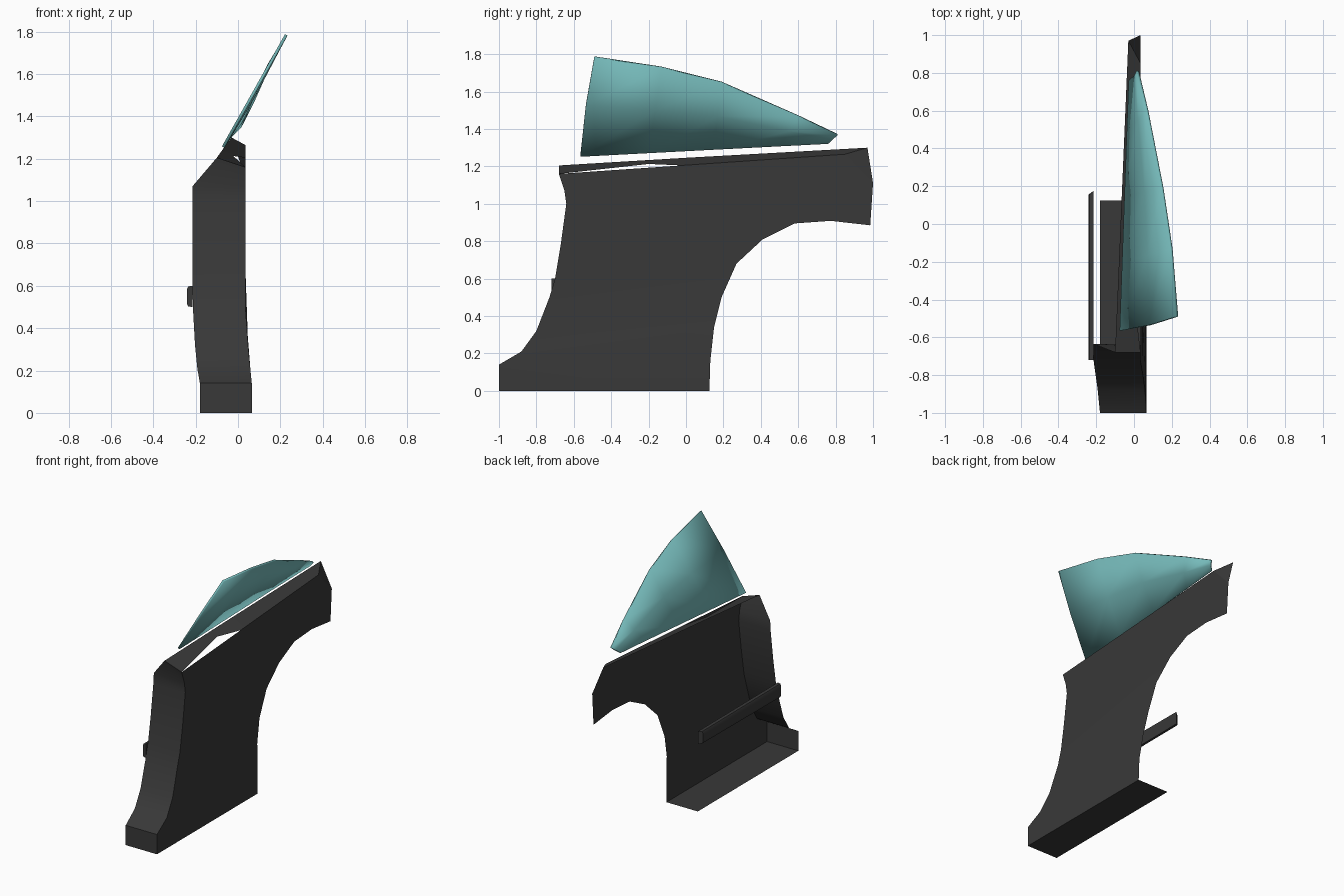
import bpy, bmesh
from mathutils import Vector

cube = bpy.data.objects.get("Cube")
if cube:
    bpy.data.objects.remove(cube, do_unlink=True)


def material(name, rgb):
    m = bpy.data.materials.new(name)
    m.use_nodes = True
    m.diffuse_color = (*rgb, 1)
    m.node_tree.nodes["Principled BSDF"].inputs["Base Color"].default_value = (*rgb, 1)
    return m


dark = material("dark_grey_trim", (0.04, 0.04, 0.04))
teal = material("teal_glass", (0.18, 0.49, 0.49))


def sheet(name, polys, mat, facing=None, angle=0.5):
    """Mesh from polygons of points, welded, with normals turned to 'facing'."""
    bm = bmesh.new()
    for poly in polys:
        bm.faces.new([bm.verts.new(p) for p in poly])
    bmesh.ops.remove_doubles(bm, verts=bm.verts, dist=0.0005)
    bmesh.ops.recalc_face_normals(bm, faces=bm.faces)
    if facing:
        total = sum((f.normal * f.calc_area() for f in bm.faces), Vector())
        if total.dot(Vector(facing)) < 0:
            bmesh.ops.reverse_faces(bm, faces=bm.faces)
    me = bpy.data.meshes.new(name)
    bm.to_mesh(me)
    bm.free()
    me.materials.append(mat)
    ob = bpy.data.objects.new(name, me)
    bpy.context.collection.objects.link(ob)
    bpy.ops.object.select_all(action='DESELECT')
    ob.select_set(True)
    bpy.context.view_layer.objects.active = ob
    bpy.ops.object.shade_smooth_by_angle(angle=angle)
    return ob


def loft(a, b):
    """Quads between two rows of points."""
    return [(a[i], a[i + 1], b[i + 1], b[i]) for i in range(len(a) - 1)]


def panel_x(z):
    # the panel flares out towards the sill
    t = min(max((z - 0.14) / 0.31, 0), 1)
    return 0.065 - 0.03 * t


# Front edge and wheel arch profiles (y, z), bottom to top
front = [(-1, 0), (-1, 0.14), (-0.88, 0.21), (-0.8, 0.32), (-0.73, 0.5),
         (-0.70, 0.6), (-0.67, 0.78), (-0.64, 1.0), (-0.65, 1.07)]
arch = [(0.125, 0), (0.13, 0.16), (0.15, 0.34), (0.19, 0.5), (0.27, 0.68),
        (0.41, 0.81), (0.58, 0.895), (0.79, 0.91), (0.985, 0.885)]
front_in = [(panel_x(z), y, z) for y, z in front]
arch_in = [(panel_x(z), y, z) for y, z in arch]

# Upper corners shared by the panel and the ledge
p_front = (0.035, -0.68, 1.16)
p_back = (0.035, 0.85, 1.265)
p_end = (0.035, 1.0, 1.11)
o_front = (-0.1, -0.68, 1.205)
o_mid = (-0.071, 0.0, 1.246)
o_back = (-0.03, 0.97, 1.3)

# Main panel
polys = loft(front_in, arch_in)
polys.append((front_in[-1], arch_in[-1], p_end, p_back, p_front))
sheet("inner_panel", polys, dark, (1, 0, 0))

# Return strip along the front edge
out_x = [-0.18, -0.18, -0.192, -0.203, -0.213, -0.215, -0.215, -0.215, -0.215]
front_out = [(x, y, z) for x, (y, z) in zip(out_x, front)]
front_out[-1] = (-0.215, -0.635, 1.07)
sheet("front_edge_strip", loft(front_in + [p_front], front_out + [o_front]),
      dark, (0, -1, 0))

# Sill plate along the bottom
sheet("sill_plate", [((-0.18, -1, 0), (0.065, -1, 0), (0.065, 0.125, 0),
                      (-0.18, 0.125, 0))], dark, (0, 0, -1))

# Sloping ledge under the window, with its narrow slot
slot_top = (-0.022, -0.2, 1.213)
slot_end = (0.035, -0.02, 1.205)
sheet("window_ledge", [
    (o_front, p_front, slot_top), (o_front, slot_top, o_mid),
    (slot_top, slot_end, o_mid), (o_mid, slot_end, p_back, o_back),
    (p_back, p_end, o_back)], dark, (0, 0, 1))

# Side bar: chamfered section, tapered at the back end
section = [(-0.215, 0.5), (-0.235, 0.503), (-0.241, 0.515),
           (-0.241, 0.585), (-0.235, 0.597), (-0.215, 0.6)]
bar_a = [(x, -0.72, z) for x, z in section]
bar_b = [(x, 0.175 if x > -0.22 else 0.155, 0.55 + (z - 0.55) * 0.9) for x, z in section]
sheet("side_bar", loft(bar_a + bar_a[:1], bar_b + bar_b[:1]) + [bar_a, bar_b[::-1]], dark)

# Curved window glass
top = [(0.228, -0.49, 1.785), (0.198, -0.13, 1.73), (0.15, 0.19, 1.65),
       (0.07, 0.6, 1.47), (0.02, 0.81, 1.37)]
base_y = [-0.565, -0.2, 0.15, 0.5, 0.76]
low = []
for y in base_y:
    t = (y + 0.565) / 1.325
    low.append((-0.07 + 0.047 * t, y, 1.255 + 0.07 * t))
mid = [tuple((Vector(a) + Vector(b)) / 2 + Vector((0.008, 0, 0)))
       for a, b in zip(top, low)]
mid[0] = (0.085, -0.535, 1.53)
glass = sheet("window_glass", loft(low, mid) + loft(mid, top), teal, (1, 0, -0.5))
solid = glass.modifiers.new("thickness", 'SOLIDIFY')
solid.thickness = 0.014
solid.offset = 0
